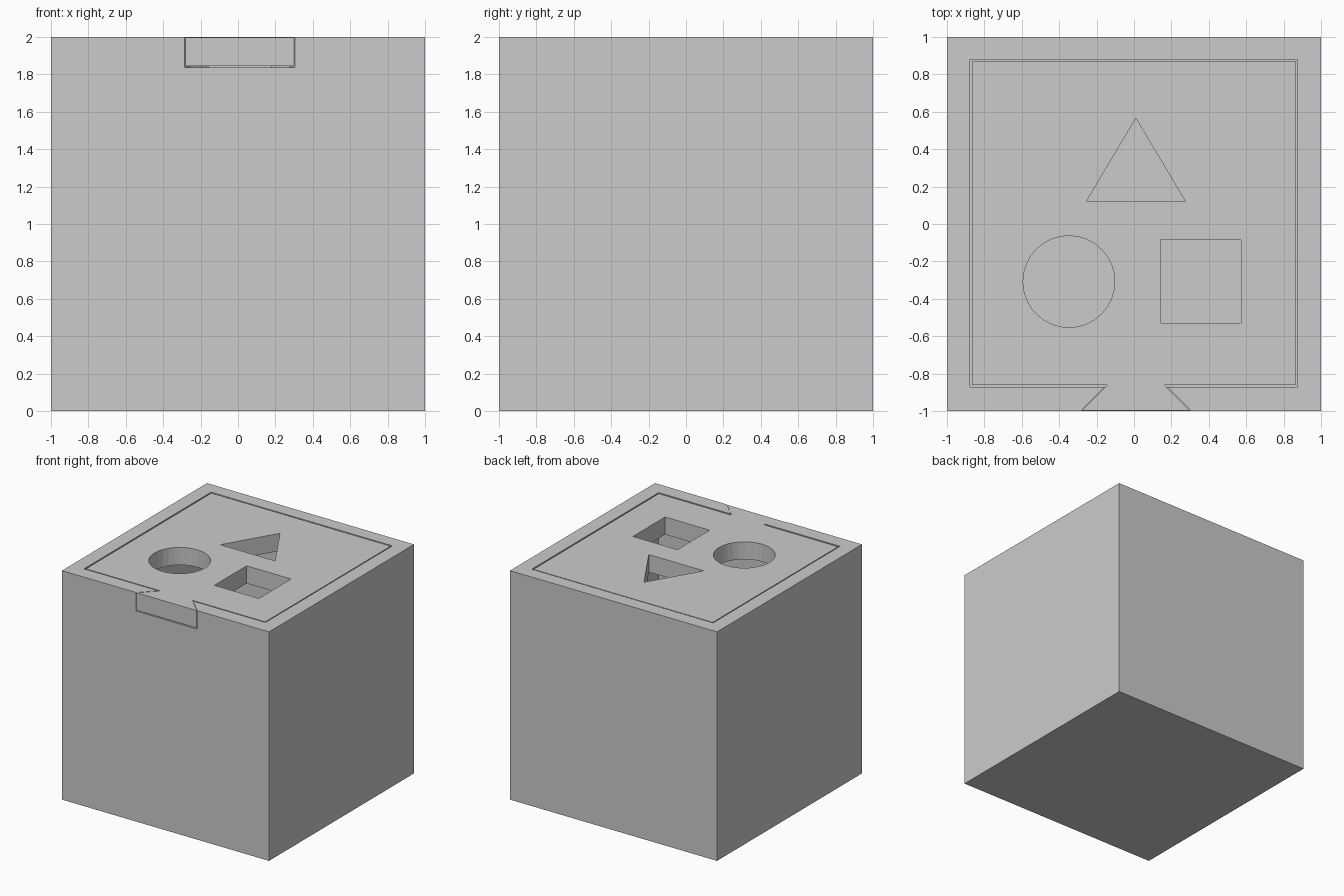
import bpy, bmesh, math

if "Cube" in bpy.data.objects:
    bpy.data.objects.remove(bpy.data.objects["Cube"])


def prism(name, profile, z0, z1):
    """Extrude a counter-clockwise xy profile from z0 to z1."""
    bm = bmesh.new()
    low = [bm.verts.new((x, y, z0)) for x, y in profile]
    high = [bm.verts.new((x, y, z1)) for x, y in profile]
    bm.faces.new(low[::-1])
    bm.faces.new(high)
    n = len(profile)
    for i in range(n):
        j = (i + 1) % n
        bm.faces.new((low[i], low[j], high[j], high[i]))
    mesh = bpy.data.meshes.new(name)
    bm.to_mesh(mesh)
    bm.free()
    obj = bpy.data.objects.new(name, mesh)
    bpy.context.collection.objects.link(obj)
    return obj


def rect(x0, y0, x1, y1):
    return [(x0, y0), (x1, y0), (x1, y1), (x0, y1)]


def cut(target, cutter):
    """Subtract a cutter, then remove it."""
    mod = target.modifiers.new("cut", "BOOLEAN")
    mod.operation = "DIFFERENCE"
    mod.solver = "EXACT"
    mod.object = cutter
    cutter.hide_render = True
    bpy.context.view_layer.objects.active = target
    bpy.ops.object.modifier_apply(modifier=mod.name)
    bpy.data.objects.remove(cutter)


CX = 0.01  # tab and triangle sit slightly off centre

# Hollow box with a dovetail notch in the front wall
box = prism("sorter_box", rect(-1, -1, 1, 1), 0, 2)
cut(box, prism("cavity", rect(-0.877, -0.872, 0.875, 0.88), 0.13, 2.2))
cut(box, prism("notch", [(CX - 0.305, -1.01), (CX + 0.305, -1.01),
                         (CX + 0.163, -0.868), (CX + 0.163, -0.8),
                         (CX - 0.163, -0.8), (CX - 0.163, -0.868)], 1.838, 2.2))

# Lid with a dovetail tab that fills the notch
lid = prism("lid", [(CX - 0.29, -0.998), (CX + 0.29, -0.998),
                    (CX + 0.152, -0.86), (0.865, -0.86), (0.865, 0.87),
                    (-0.867, 0.87), (-0.867, -0.86), (CX - 0.152, -0.86)],
            1.845, 1.998)

# Shape holes: triangle, circle and square
circle = [(-0.348 + 0.245 * math.cos(math.tau * i / 32),
           -0.308 + 0.245 * math.sin(math.tau * i / 32)) for i in range(32)]
holes = {
    "triangle_hole": [(CX - 0.265, 0.12), (CX + 0.265, 0.12), (CX, 0.565)],
    "circle_hole": circle,
    "square_hole": rect(0.143, -0.53, 0.573, -0.085),
}
for name, profile in holes.items():
    cut(lid, prism(name, profile, 1.7, 2.2))
